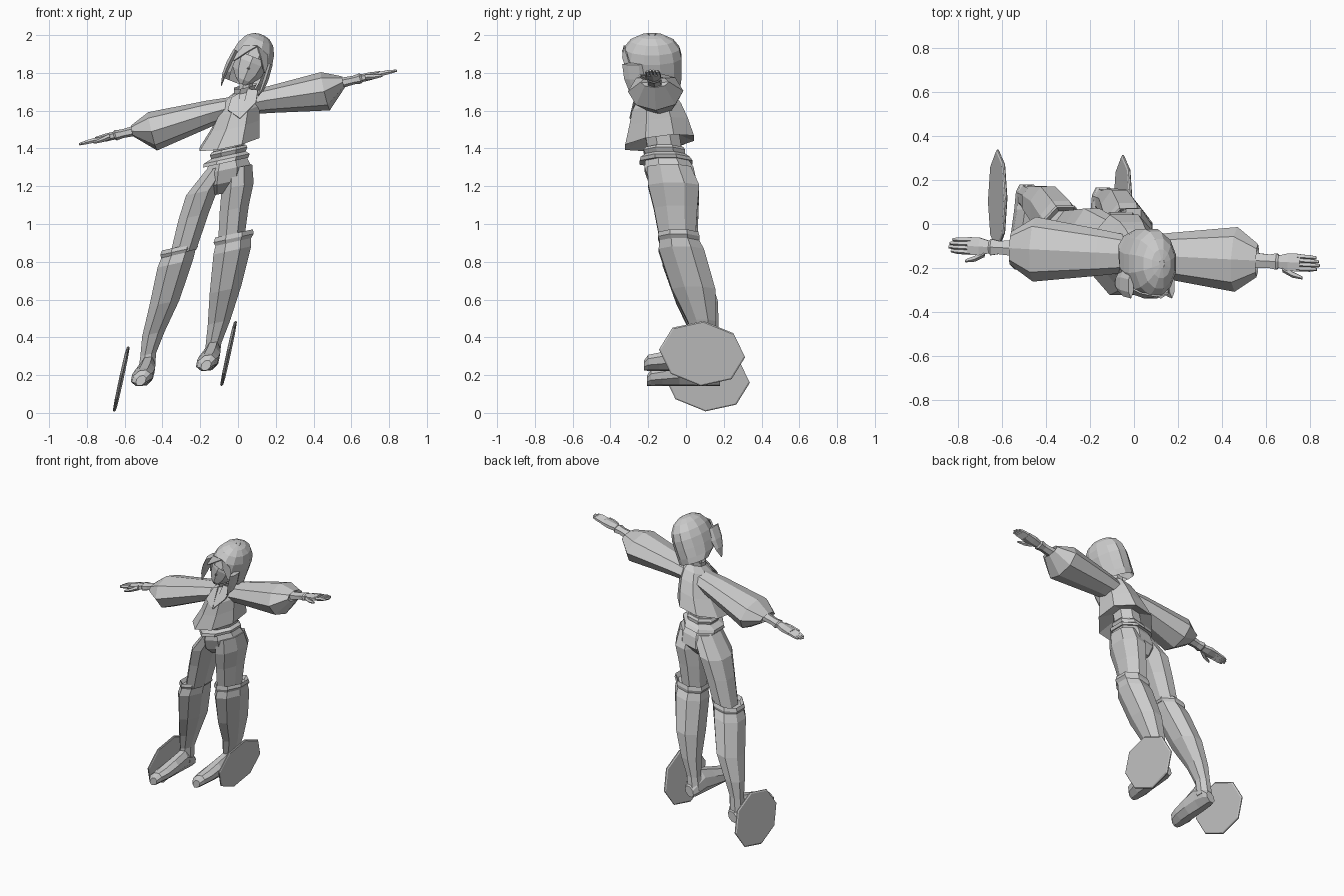
import bpy, bmesh, math
from mathutils import Vector, Matrix

grey = bpy.data.materials.new("light grey")
grey.diffuse_color = (0.6, 0.6, 0.6, 1)
X, Y, Z = Vector((1, 0, 0)), Vector((0, 1, 0)), Vector((0, 0, 1))
I = Matrix.Identity(4)


def finish(name, bm):
    bmesh.ops.recalc_face_normals(bm, faces=bm.faces)
    me = bpy.data.meshes.new(name)
    bm.to_mesh(me)
    bm.free()
    me.materials.append(grey)
    ob = bpy.data.objects.new(name, me)
    bpy.context.collection.objects.link(ob)
    return ob


def loft(name, rings, U=X, V=Y, n=8, M=I, keep=None, phase=0.5, caps=True):
    """Skin rings of (x, y, z, half size along U, half size along V)."""
    bm = bmesh.new()
    loops = []
    for x, y, z, a, b in rings:
        loop = []
        for i in range(n):
            t = 2 * math.pi * (i + phase) / n
            k = 1 / math.cos(math.pi / n) if phase else 1
            p = Vector((x, y, z)) + U * (a * k * math.cos(t)) + V * (b * k * math.sin(t))
            loop.append(bm.verts.new(M @ p))
        loops.append(loop)
    for (l0, l1), (r0, r1) in zip(zip(loops, loops[1:]), zip(rings, rings[1:])):
        for i in range(n):
            t = 2 * math.pi * (i + 0.5 + phase) / n
            if keep is None or keep(t, (r0[2] + r1[2]) / 2):
                j = (i + 1) % n
                bm.faces.new((l0[i], l0[j], l1[j], l1[i]))
    if caps:
        bm.faces.new(loops[0])
        bm.faces.new(loops[-1])
    return finish(name, bm)


def plate(name, pts, M=I, thick=0.008):
    bm = bmesh.new()
    bm.faces.new([bm.verts.new(M @ Vector(p)) for p in pts])
    ob = finish(name, bm)
    m = ob.modifiers.new("thickness", "SOLIDIFY")
    m.thickness = thick
    return ob


def frame(side, origin):
    side = side.normalized()
    up = side.cross(Y).normalized()
    fwd = up.cross(side)
    m = Matrix((side, fwd, up)).transposed().to_4x4()
    m.translation = origin
    return m


# Pelvis, waist and flared belt
tilt = Vector((1, 0, 0.22))
loft("pelvis", [(-0.09, -0.06, 1.16, 0.05, 0.07), (-0.06, -0.07, 1.22, 0.125, 0.125),
                (-0.055, -0.09, 1.29, 0.12, 0.13), (-0.055, -0.11, 1.37, 0.085, 0.1)], tilt)
loft("waist", [(-0.055, -0.105, 1.34, 0.085, 0.09), (-0.04, -0.13, 1.5, 0.08, 0.09)], tilt)
loft("belt", [(-0.065, -0.105, 1.325, 0.12, 0.14), (-0.06, -0.11, 1.345, 0.122, 0.13),
              (-0.05, -0.11, 1.365, 0.09, 0.105), (-0.05, -0.115, 1.385, 0.1, 0.11),
              (-0.048, -0.115, 1.4, 0.09, 0.1)], tilt)

# Legs: thigh, boot with rim, foot and detached disc
legs = {
    "left": dict(
        thigh=[(0.0, -0.09, 1.3, 0.075, 0.115), (-0.002, -0.065, 1.2, 0.085, 0.135),
               (-0.02, -0.055, 1.08, 0.077, 0.115), (-0.035, -0.045, 0.92, 0.07, 0.095)],
        boot=[(-0.023, -0.04, 0.925, 0.085, 0.09), (-0.021, -0.04, 0.95, 0.1, 0.105),
              (-0.023, -0.038, 0.925, 0.106, 0.11), (-0.025, -0.035, 0.905, 0.095, 0.105),
              (-0.03, -0.025, 0.86, 0.1, 0.12), (-0.067, 0.04, 0.65, 0.083, 0.115),
              (-0.1, 0.085, 0.48, 0.06, 0.075), (-0.13, 0.1, 0.36, 0.042, 0.052),
              (-0.145, 0.105, 0.27, 0.045, 0.055)],
        foot=(-0.145, 0.0, 0.225), disc=(-0.05, 0.085, 0.315)),
    "right": dict(
        thigh=[(-0.1, -0.09, 1.3, 0.07, 0.11), (-0.19, -0.06, 1.17, 0.085, 0.13),
               (-0.235, -0.045, 1.04, 0.08, 0.11), (-0.29, -0.03, 0.85, 0.07, 0.09)],
        boot=[(-0.308, -0.025, 0.855, 0.08, 0.085), (-0.31, -0.025, 0.88, 0.093, 0.1),
              (-0.312, -0.023, 0.858, 0.1, 0.106), (-0.316, -0.02, 0.84, 0.09, 0.1),
              (-0.332, -0.01, 0.79, 0.094, 0.115), (-0.39, 0.06, 0.58, 0.08, 0.11),
              (-0.447, 0.1, 0.42, 0.06, 0.072), (-0.475, 0.115, 0.31, 0.042, 0.052),
              (-0.487, 0.12, 0.2, 0.045, 0.055)],
        foot=(-0.49, 0.015, 0.145), disc=(-0.618, 0.11, 0.18)),
}
for side, d in legs.items():
    loft(side + "_thigh", d["thigh"], tilt)
    loft(side + "_boot", d["boot"], tilt)
    fx, fy, fz = d["foot"]
    foot = [(fx + dx, fy + dy, fz + h, a, h) for dx, dy, a, h in (
        (0.004, 0.165, 0.03, 0.035), (0.002, 0.13, 0.043, 0.055), (0.0, 0.05, 0.047, 0.075),
        (-0.008, -0.05, 0.054, 0.06), (-0.018, -0.14, 0.056, 0.046), (-0.022, -0.2, 0.045, 0.04),
        (-0.024, -0.222, 0.025, 0.026))]
    loft(side + "_foot", foot, Vector((1, 0, 0.12)), Vector((0.2, 0, 1)))
    # Octagonal disc, tipped outward at the top
    c = d["disc"]
    loft(side + "_disc", [(c[0] + o, c[1], c[2], 0.228 * k, 0.172 * k)
                          for o, k in ((-0.008, 0.96), (-0.003, 1), (0.003, 1), (0.008, 0.96))],
         Vector((0, 1, -0.09)), Vector((0.22, 0.04, 1)), phase=0)

# Jacket flaring towards its hem, with a hollow underside
U, V = Vector((1, 0, 0.22)), Vector((0, 1, 0.13))
loft("jacket", [(-0.04, -0.13, 1.47, 0.08, 0.09), (-0.045, -0.14, 1.43, 0.158, 0.182),
                (-0.012, -0.145, 1.53, 0.125, 0.155), (0.008, -0.155, 1.61, 0.108, 0.13),
                (0.018, -0.155, 1.67, 0.09, 0.095), (0.032, -0.16, 1.705, 0.05, 0.06)], U, V)
loft("collar", [(0.03, -0.16, 1.69, 0.05, 0.06), (0.038, -0.165, 1.73, 0.06, 0.07)],
     U, V, caps=False)
for s in (-1, 1):
    plate("lapel", [(0.03 + s * 0.02, -0.238, 1.705 + s * 0.01), (0.035 + s * 0.07, -0.225, 1.69 + s * 0.02),
                    (0.02 + s * 0.075, -0.28, 1.625 + s * 0.02), (0.01, -0.3, 1.56)])

# Arms share one tilted axis: puffed sleeves, hands, fingers and thumbs
arms = frame(Vector((1.68, -0.085, 0.39)), Vector((0, -0.1375, 1.62)))
for s, side in ((1, "left"), (-1, "right")):
    def arm(part, rings, n=8, phase=0.5):
        loft(side + part, [(s * r[0],) + r[1:] for r in rings], Y, Z, n, arms, phase=phase)
    arm("_sleeve", [(0.03, 0, 0.005, 0.085, 0.055), (0.16, 0, 0.0, 0.105, 0.07),
                    (0.47, 0, -0.024, 0.147, 0.104), (0.575, 0, 0.002, 0.075, 0.03),
                    (0.56, 0, 0.002, 0.04, 0.02)], 8, 0)
    arm("_hand", [(0.55, 0, 0, 0.036, 0.024), (0.63, 0, 0, 0.03, 0.02), (0.665, 0, 0, 0.037, 0.024),
                  (0.675, 0, 0, 0.028, 0.018), (0.72, 0, 0, 0.04, 0.018), (0.775, 0, 0, 0.04, 0.013)], 6)
    for k in range(4):
        y = (k - 1.5) * 0.019
        tip = 0.868 - 0.012 * abs(k - 1.3)
        arm("_finger", [(0.76, y, 0, 0.0095, 0.011), (0.82, y * 0.95, -0.001, 0.0095, 0.009),
                        (tip, y * 0.9, -0.003, 0.006, 0.005)], 5)
    arm("_thumb", [(0.695, -0.03, 0, 0.014, 0.013), (0.74, -0.055, -0.008, 0.012, 0.01),
                   (0.785, -0.068, -0.012, 0.006, 0.005)], 5)

# Neck and face
loft("neck", [(0.03, -0.16, 1.66, 0.037, 0.037), (0.055, -0.18, 1.8, 0.035, 0.035)])
head = frame(Vector((0.93, 0, -0.37)), Vector((0.072, -0.18, 1.865)))
loft("face", [(0, -0.095, -0.135, 0.018, 0.022), (0, -0.075, -0.11, 0.048, 0.055),
              (0, -0.05, -0.07, 0.078, 0.085), (0, -0.04, -0.01, 0.094, 0.102),
              (0, -0.03, 0.05, 0.09, 0.105), (0, -0.01, 0.1, 0.06, 0.08)], n=10, M=head)
plate("nose", [(-0.01, -0.135, -0.05), (0.01, -0.135, -0.05), (0, -0.155, -0.045)], head)

# Bobbed hair, open around the face
hair = loft("hair", [(0, 0.06, -0.14, 0.098, 0.09), (0, 0.02, -0.1, 0.108, 0.135),
                     (0, 0.005, -0.04, 0.111, 0.152), (0, 0, 0.02, 0.11, 0.157),
                     (0, 0, 0.07, 0.1, 0.145), (0, 0, 0.115, 0.077, 0.112),
                     (0, 0, 0.14, 0.045, 0.065), (0, 0, 0.148, 0.012, 0.02)], n=12, M=head,
            keep=lambda t, u: u > 0.04 or math.sin(t) > -0.6, caps=False)
for s in (-1, 1):
    # Parted fringe and pointed side locks
    plate("fringe", [(0, -0.15, 0.085), (s * 0.07, -0.135, 0.06), (s * 0.106, -0.1, -0.04),
                     (s * 0.085, -0.135, -0.03), (s * 0.04, -0.158, 0.035)], head)
    loft("side_lock", [(s * 0.1, -0.1, 0.02, 0.012, 0.05), (s * 0.107, -0.09, -0.06, 0.014, 0.05),
                       (s * 0.108, -0.085, -0.12, 0.011, 0.035),
                       (s * 0.1, -0.09, -0.185 if s < 0 else -0.165, 0.002, 0.004)], n=6, M=head)
plate("crown", [(0.012 * math.cos(i * math.pi / 6 + 0.26), 0.02 * math.sin(i * math.pi / 6 + 0.26), 0.148)
                for i in range(12)], head, 0.002)
